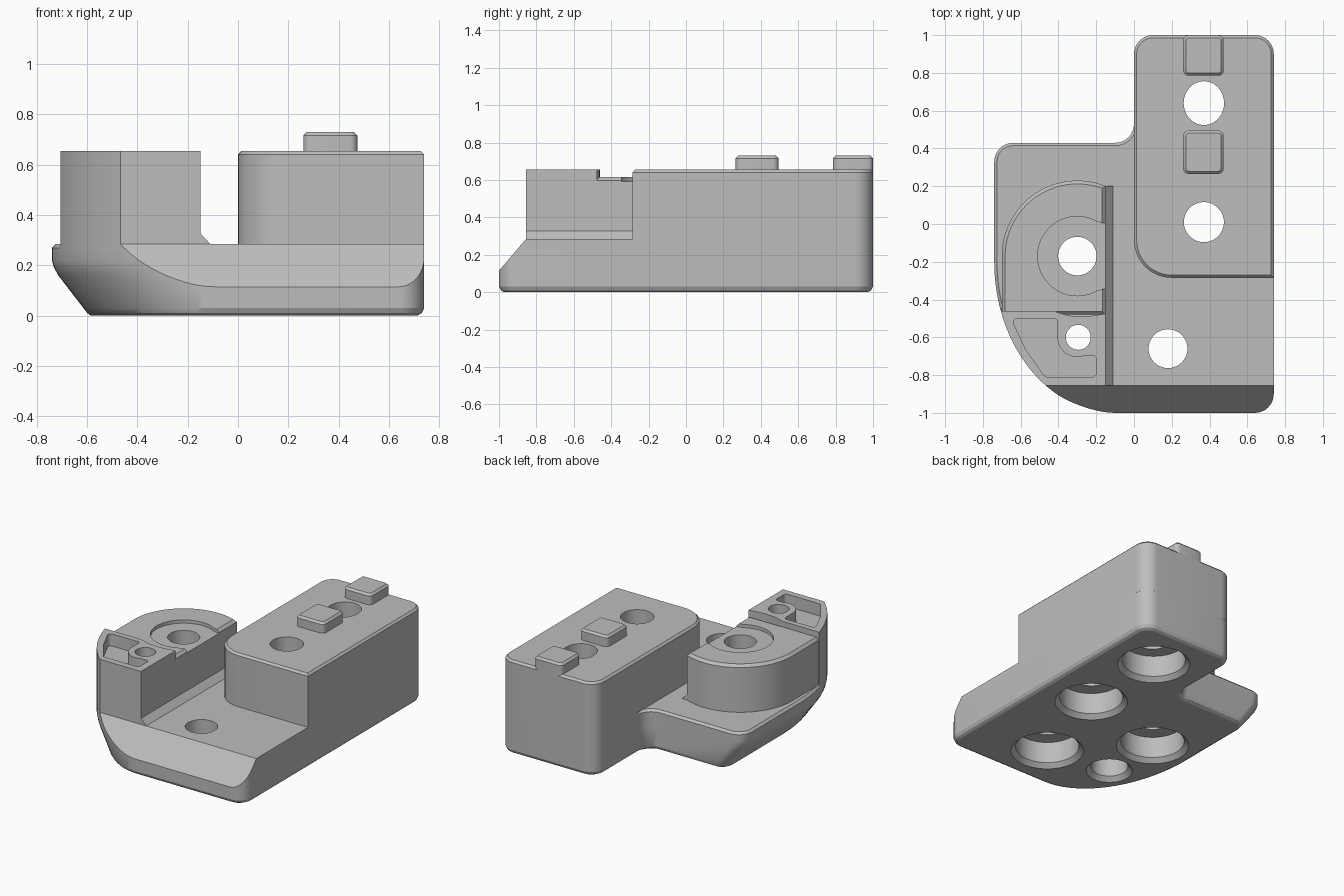
import bpy, bmesh
from math import sin, cos, tan, acos, radians, pi
from mathutils import Vector

if "Cube" in bpy.data.objects:
    bpy.data.objects.remove(bpy.data.objects["Cube"])

grey = bpy.data.materials.new("plain grey")
grey.use_nodes = True
grey.diffuse_color = (0.51, 0.51, 0.51, 1)
grey.node_tree.nodes["Principled BSDF"].inputs["Base Color"].default_value = (0.51, 0.51, 0.51, 1)


def arc(cx, cy, rx, ry, a0, a1, n=24):
    angles = [radians(a0 + (a1 - a0) * i / n) for i in range(n + 1)]
    return [(cx + rx * cos(a), cy + ry * sin(a)) for a in angles]


def rounded(corners, steps=8):
    """Outline from (x, y, radius) corners, convex or concave."""
    out = []
    for i, (x, y, r) in enumerate(corners):
        p = Vector((x, y))
        if not r:
            out.append((x, y))
            continue
        a = (Vector(corners[i - 1][:2]) - p).normalized()
        b = (Vector(corners[(i + 1) % len(corners)][:2]) - p).normalized()
        half = acos(max(-1, min(1, a.dot(b)))) / 2
        centre = p + (a + b).normalized() * (r / sin(half))
        u = p + a * (r / tan(half)) - centre
        v = p + b * (r / tan(half)) - centre
        w = pi - 2 * half
        for k in range(steps + 1):
            t = k / steps
            q = centre + (u * sin((1 - t) * w) + v * sin(t * w)) / sin(w)
            out.append((q.x, q.y))
    return out


def inset(outline, d):
    """Move a counter-clockwise outline inward by d."""
    if not d:
        return outline
    out = []
    for i, p in enumerate(outline):
        p = Vector(p)
        e = (p - Vector(outline[i - 1])).normalized()
        f = (Vector(outline[(i + 1) % len(outline)]) - p).normalized()
        n, m = Vector((-e.y, e.x)), Vector((-f.y, f.x))
        s = (n + m).normalized()
        out.append(tuple(p + s * (d / max(0.4, s.dot(n)))))
    return out


def loft(name, rings):
    """Closed solid through (outline, z) rings."""
    bm = bmesh.new()
    loops = [[bm.verts.new((x, y, z)) for x, y in o] for o, z in rings]
    n = len(loops[0])
    for lo, hi in zip(loops, loops[1:]):
        for i in range(n):
            j = (i + 1) % n
            bm.faces.new((lo[i], lo[j], hi[j], hi[i]))
    bm.faces.new(loops[0][::-1])
    bm.faces.new(loops[-1])
    bmesh.ops.recalc_face_normals(bm, faces=bm.faces)
    mesh = bpy.data.meshes.new(name)
    bm.to_mesh(mesh)
    bm.free()
    mesh.materials.append(grey)
    ob = bpy.data.objects.new(name, mesh)
    bpy.context.collection.objects.link(ob)
    return ob


def prism(name, outline, z0, z1, bevel=0):
    rings = [(outline, z0), (outline, z1 - bevel)]
    if bevel:
        rings.append((inset(outline, bevel), z1))
    return loft(name, rings)


cutters = []


def cut(ob, *tools):
    for tool in tools:
        mod = ob.modifiers.new("cut", "BOOLEAN")
        mod.operation, mod.solver, mod.object = "DIFFERENCE", "EXACT", tool
        tool.hide_render = True
        if tool not in cutters:
            cutters.append(tool)


def screw_hole(x, y, r, bore, ry=None):
    """Through hole with a wide counterbore and chamfered mouth below."""
    profile = [(bore + 0.04, -0.01), (bore, 0.03), (bore, 0.18)]
    rings = [(arc(x, y, q, q, 0, 352.5, 47), z) for q, z in profile]
    rings += [(arc(x, y, r, ry or r, 0, 352.5, 47), z) for z in (0.18, 1)]
    return loft("hole_cutter", rings)


# Base plate: rounded foot, left flank sloping inward to the floor
flank = [(x, y, 0) for x, y in arc(-0.1, -0.2, 0.64, 0.8, 180, 270, 32)]
base_outline = rounded([(0.74, -1, 0.1), (0.74, 1, 0.1), (0, 1, 0.1),
                        (0, 0.43, 0.1), (-0.74, 0.43, 0.1)] + flank)


def base_ring(z, d, squeeze):
    return [(x * squeeze if x < 0 else x, y) for x, y in inset(base_outline, d)], z


lip = [q if p[0] < 0.005 and -0.46 < p[1] < 0.52 else p
       for p, q in zip(base_outline, inset(base_outline, 0.015))]
base = loft("base_plate", [
    base_ring(0, 0.028, 0.82), base_ring(0.01, 0.01, 0.82), base_ring(0.03, 0, 0.83),
    base_ring(0.16, 0, 0.965), base_ring(0.19, 0, 0.988), base_ring(0.22, 0, 1),
    base_ring(0.27, 0, 1), (lip, 0.285)])

# Sloped front edge of the base
bm = bmesh.new()
bm.from_mesh(base.data)
bmesh.ops.bisect_plane(bm, geom=bm.verts[:] + bm.edges[:] + bm.faces[:],
                       plane_co=(0, -0.855, 0.285), plane_no=(0, -0.17, 0.145),
                       clear_outer=True)
bmesh.ops.holes_fill(bm, edges=[e for e in bm.edges if e.is_boundary], sides=0)
bmesh.ops.recalc_face_normals(bm, faces=bm.faces)
bm.to_mesh(base.data)
bm.free()

# Tall block
block = prism("tall_block", rounded([(0.74, -0.285, 0), (0.74, 1, 0.1),
                                     (0, 1, 0.1), (0, -0.285, 0.2)], 12), 0.285, 0.655, 0.014)

# Two locating pegs on the block
parts = [base, block]
for name, y0, y1 in (("middle_peg", 0.265, 0.495), ("rear_peg", 0.785, 1.0)):
    corners = [(0.26, y0, 0.03), (0.475, y0, 0.03), (0.475, y1, 0.03), (0.26, y1, 0.03)]
    parts.append(prism(name, rounded(corners, 4), 0.64, 0.73, 0.014))

# Round tower and the raised clamp in front of it
tower = prism("round_tower", [(-0.15, -0.48)] + arc(-0.3, -0.17, 0.4, 0.4, 68, 180, 40)
              + [(-0.70, -0.465), (-0.695, -0.48)], 0.285, 0.615, 0.018)
clamp = prism("front_clamp", [(-0.15, -0.855), (-0.15, -0.475), (-0.25, -0.49), (-0.35, -0.485),
                              (-0.42, -0.462)] + arc(-0.1, -0.2, 0.64, 0.8, 199, 235, 20), 0.285, 0.655)

# Angled fillet along the foot of the tower
foot = prism("foot_fillet", [(-0.155, -0.855), (-0.11, -0.855), (-0.11, 0.2), (-0.155, 0.2)], 0.28, 0.33)
for v in foot.data.vertices:
    if v.co.z > 0.3:
        v.co.x = -0.152
    elif v.co.x > -0.12:
        v.co.z = 0.285
parts += [tower, clamp, foot]

# Seat recess in the tower, open on the inner side
seat = prism("seat_cutter", arc(-0.3, -0.17, 0.21, 0.21, 60, 300, 40)
             + [(-0.165, -0.345), (-0.1, -0.345), (-0.1, 0.005), (-0.165, 0.005)], 0.592, 0.8)

# Curved pocket in the clamp
pocket = prism("pocket_cutter", rounded(
    [(-0.65, -0.5, 0.02), (-0.57, -0.67, 0), (-0.47, -0.81, 0.02), (-0.2, -0.81, 0.02),
     (-0.2, -0.695, 0.02)] + [(x, y, 0) for x, y in arc(-0.3, -0.6, 0.105, 0.105, 290, 180, 16)]
    + [(-0.405, -0.5, 0.02)], 4), 0.57, 0.8)

# Screw holes
block_holes = [screw_hole(0.37, 0.01, 0.106, 0.205), screw_hole(0.37, 0.64, 0.107, 0.205, 0.116)]
plate_hole = screw_hole(0.18, -0.66, 0.103, 0.205)
tower_hole = screw_hole(-0.3, -0.17, 0.102, 0.205)
clamp_hole = screw_hole(-0.295, -0.6, 0.066, 0.12)
cut(base, *block_holes, plate_hole, tower_hole, clamp_hole)
cut(block, *block_holes)
cut(tower, seat, tower_hole)
cut(clamp, pocket, clamp_hole)

# Bake the cuts, drop the cutters, smooth the curved walls
bpy.context.view_layer.update()
graph = bpy.context.evaluated_depsgraph_get()
baked = [bpy.data.meshes.new_from_object(ob.evaluated_get(graph)) for ob in parts]
for ob, mesh in zip(parts, baked):
    ob.modifiers.clear()
    ob.data = mesh
for tool in cutters:
    bpy.data.objects.remove(tool)
bpy.ops.object.select_all(action="DESELECT")
for ob in parts:
    ob.select_set(True)
bpy.context.view_layer.objects.active = base
bpy.ops.object.shade_smooth_by_angle(angle=radians(25))
